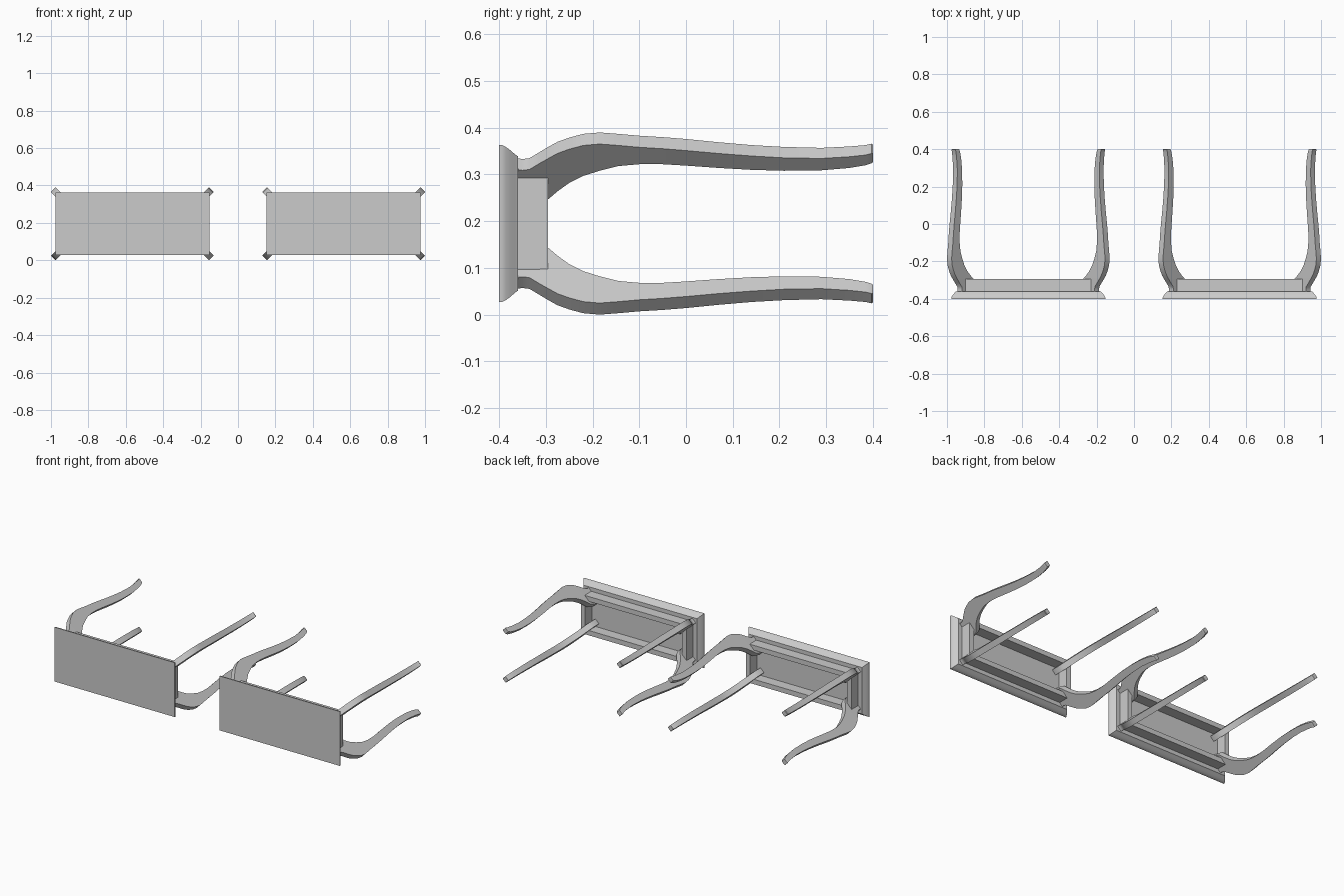
import bpy, bmesh, math

if "Cube" in bpy.data.objects:
    bpy.data.objects.remove(bpy.data.objects["Cube"])

CX, CZ = 0.565, 0.195      # centre of each table lying on its side
SKEW = 0.24                # x offset minus z offset along the leg diagonal


def finish(name, bm, angle=35):
    bmesh.ops.recalc_face_normals(bm, faces=bm.faces)
    me = bpy.data.meshes.new(name)
    bm.to_mesh(me)
    bm.free()
    ob = bpy.data.objects.new(name, me)
    bpy.context.collection.objects.link(ob)
    bpy.ops.object.select_all(action='DESELECT')
    ob.select_set(True)
    bpy.context.view_layer.objects.active = ob
    bpy.ops.object.shade_smooth_by_angle(angle=math.radians(angle))
    return ob


def loft(name, loops, angle=35, caps=True):
    bm = bmesh.new()
    rings = [[bm.verts.new(p) for p in loop] for loop in loops]
    n = len(rings[0])
    pairs = list(zip(rings, rings[1:]))
    if not caps:
        pairs.append((rings[-1], rings[0]))
    for a, b in pairs:
        for i in range(n):
            j = (i + 1) % n
            bm.faces.new((a[i], a[j], b[j], b[i]))
    if caps:
        bm.faces.new(rings[0])
        bm.faces.new(rings[-1])
    return finish(name, bm, angle)


def rect(cx, y, hx, hz):
    return [(cx + sx * hx, y, CZ + sz * hz)
            for sx, sz in ((-1, -1), (1, -1), (1, 1), (-1, 1))]


# Leg stations: y, outer extent, inner extent (as seen from the side), width
LEG = [
    (-0.370, 0.336, 0.238, 0.034), (-0.350, 0.333, 0.238, 0.034),
    (-0.335, 0.335, 0.239, 0.034), (-0.315, 0.347, 0.242, 0.034),
    (-0.295, 0.359, 0.247, 0.035), (-0.275, 0.370, 0.264, 0.035),
    (-0.250, 0.379, 0.282, 0.035), (-0.220, 0.387, 0.297, 0.035),
    (-0.185, 0.390, 0.308, 0.035), (-0.145, 0.387, 0.318, 0.035),
    (-0.100, 0.383, 0.322, 0.035), (-0.050, 0.380, 0.322, 0.035),
    (0.000, 0.376, 0.319, 0.035), (0.070, 0.369, 0.314, 0.034),
    (0.140, 0.363, 0.310, 0.033), (0.210, 0.359, 0.308, 0.033),
    (0.290, 0.357, 0.309, 0.032), (0.350, 0.360, 0.314, 0.031),
    (0.385, 0.363, 0.320, 0.030), (0.397, 0.366, 0.324, 0.030),
    (0.400, 0.364, 0.326, 0.027),
]


def leg_loop(cx, sx, sz, y, zmax, zmin, width):
    # Rectangle turned 45 degrees so its faces point along the corner diagonal
    w = width / (2 * math.sqrt(2))
    outer, inner = zmax - CZ - w, zmin - CZ + w
    return [(cx + sx * (SKEW + p + d), y, CZ + sz * (p - d))
            for p, d in ((outer, w), (outer, -w), (inner, -w), (inner, w))]


for side, cx in (("left", -CX), ("right", CX)):
    # Table top with a moulded under-edge
    edge = [(-0.400, 0.000), (-0.394, 0.000), (-0.386, -0.004),
            (-0.376, -0.011), (-0.366, -0.020), (-0.360, -0.024)]
    loft(side + "_table_top",
         [rect(cx, y, 0.412 + o, 0.168 + o) for y, o in edge])

    # Hollow apron frame
    t = 0.03
    loft(side + "_apron", [
        rect(cx, -0.365, 0.362, 0.120), rect(cx, -0.295, 0.362, 0.120),
        rect(cx, -0.295, 0.362 - t, 0.120 - t),
        rect(cx, -0.365, 0.362 - t, 0.120 - t)], caps=False)

    # Four curved legs on the corner diagonals
    for sx in (-1, 1):
        for sz in (-1, 1):
            loft("%s_leg_%s_%s" % (side, "a" if sx < 0 else "b",
                                   "low" if sz < 0 else "high"),
                 [leg_loop(cx, sx, sz, *s) for s in LEG])
